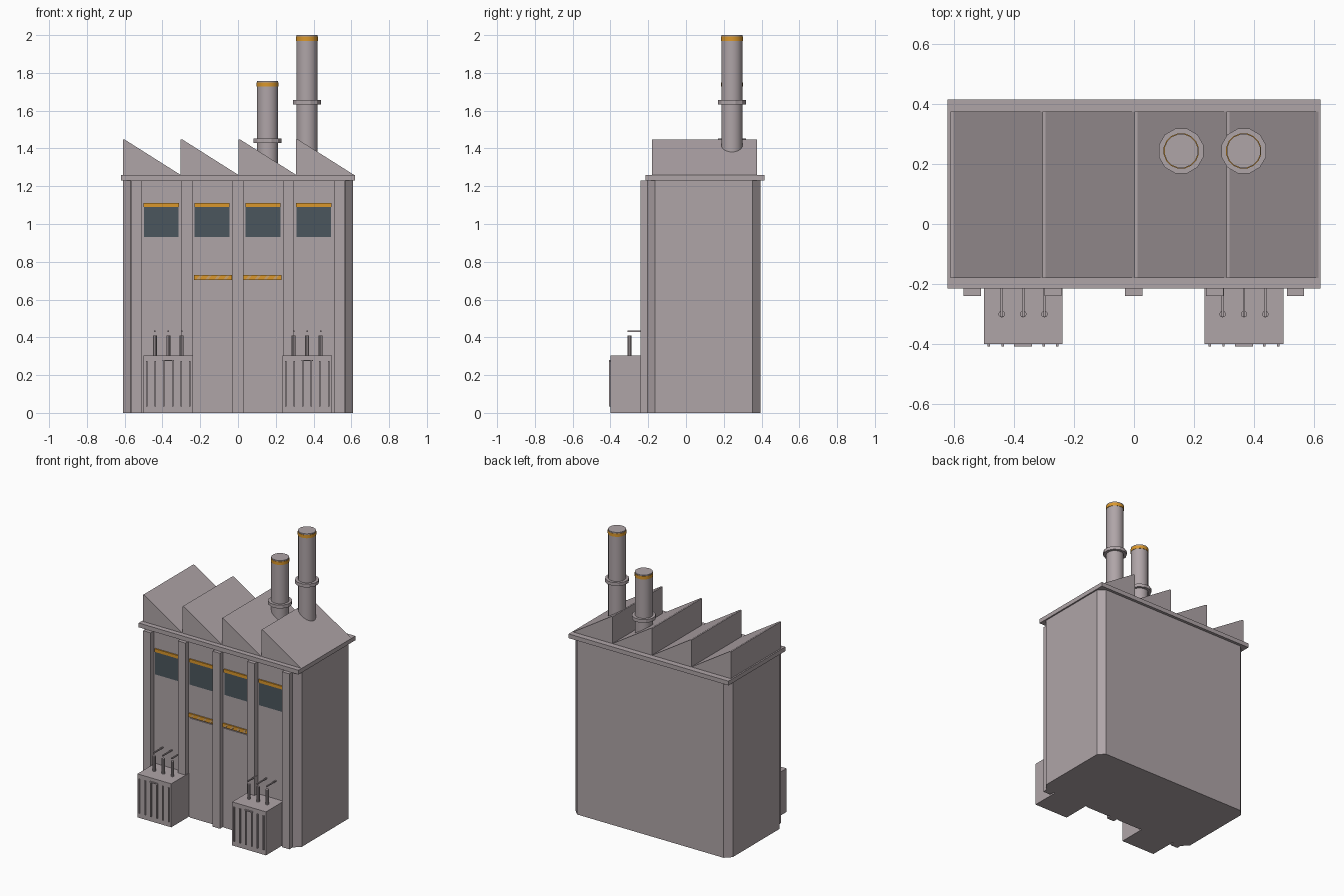
import bpy, bmesh, math

if "Cube" in bpy.data.objects:
    bpy.data.objects.remove(bpy.data.objects["Cube"])


def material(name, rgb):
    m = bpy.data.materials.new(name)
    m.diffuse_color = (*rgb, 1.0)
    m.use_nodes = True
    m.node_tree.nodes["Principled BSDF"].inputs["Base Color"].default_value = m.diffuse_color
    return m


GREY = material("warm_grey", (0.43, 0.375, 0.39))
GLASS = material("dark_slate", (0.071, 0.093, 0.109))
ORANGE = material("orange", (0.70, 0.31, 0.025))
TAN = material("tan", (0.60, 0.36, 0.15))


def prism(name, points, start, end, mat, axis="z"):
    """Extrude a closed outline: (x, y) along z, or (x, z) along y."""
    def place(p, d):
        return (p[0], p[1], d) if axis == "z" else (p[0], d, p[1])
    bm = bmesh.new()
    low = [bm.verts.new(place(p, start)) for p in points]
    high = [bm.verts.new(place(p, end)) for p in points]
    bm.faces.new(low)
    bm.faces.new(high)
    n = len(points)
    for i in range(n):
        j = (i + 1) % n
        bm.faces.new((low[i], low[j], high[j], high[i]))
    bmesh.ops.recalc_face_normals(bm, faces=bm.faces[:])
    mesh = bpy.data.meshes.new(name)
    bm.to_mesh(mesh)
    bm.free()
    mesh.materials.append(mat)
    ob = bpy.data.objects.new(name, mesh)
    bpy.context.collection.objects.link(ob)
    return ob


def box(name, x0, x1, y0, y1, z0, z1, mat=GREY):
    return prism(name, [(x0, y0), (x1, y0), (x1, y1), (x0, y1)], z0, z1, mat)


def tube(name, x, y, r, z0, z1, sides=16, mat=GREY, smooth=False):
    ring = [(x + r * math.cos(math.tau * (i + 0.5) / sides),
             y + r * math.sin(math.tau * (i + 0.5) / sides)) for i in range(sides)]
    ob = prism(name, ring, z0, z1, mat)
    if smooth:
        bpy.ops.object.select_all(action="DESELECT")
        ob.select_set(True)
        bpy.context.view_layer.objects.active = ob
        bpy.ops.object.shade_smooth_by_angle(angle=math.radians(35))
    return ob


WALL = -0.205  # front wall plane

# Main hall with chamfered corners, and the eaves slab
X, B, C = 0.61, 0.395, 0.042
prism("main_hall", [(-X + C, WALL), (X - C, WALL), (X, WALL + C), (X, B - C),
                    (X - C, B), (-X + C, B), (-X, B - C), (-X, WALL + C)], 0, 1.23, GREY)
box("eaves_slab", -0.62, 0.62, -0.215, 0.415, 1.23, 1.26)

# Sawtooth roof
for i in range(4):
    x = -0.61 + i * 0.306
    prism("sawtooth_roof", [(x, 1.26), (x, 1.447), (x + 0.01, 1.447), (x + 0.306, 1.26)],
          -0.18, 0.375, GREY, "y")

# Front pilasters
for i in range(5):
    x = -0.5385 + i * 0.269
    box("pilaster", x - 0.029, x + 0.029, -0.24, WALL + 0.01, 0, 1.23)

# Windows with orange shades
for i in range(4):
    x = -0.406 + i * 0.269
    box("window", x - 0.092, x + 0.092, WALL - 0.003, WALL + 0.001, 0.93, 1.09, GLASS)
    box("window_shade", x - 0.093, x + 0.093, WALL - 0.009, WALL, 1.09, 1.112, ORANGE)

# Doors with striped lintels
for x in (-0.132, 0.129):
    box("door", x - 0.094, x + 0.094, WALL - 0.006, WALL + 0.001, 0, 0.697)
    box("door_lintel", x - 0.101, x + 0.101, WALL - 0.009, WALL, 0.704, 0.731, ORANGE)
    for k in range(4):
        s = x - 0.09 + k * 0.048
        prism("lintel_stripe", [(s, 0.705), (s + 0.016, 0.705), (s + 0.036, 0.73),
                                (s + 0.02, 0.73)], WALL - 0.0105, WALL - 0.008, TAN, "y")

# Transformers with cooling ribs, insulators and cables
for x in (-0.369, 0.366):
    box("transformer_case", x - 0.131, x + 0.131, -0.40, WALL + 0.01, 0, 0.305)
    for dx in (-0.114, -0.068, -0.023, 0.023, 0.068, 0.114):
        box("cooling_rib", x + dx - 0.004, x + dx + 0.004, -0.408, -0.399, 0.035, 0.275)
    box("rib_cap", x - 0.03, x + 0.03, -0.408, -0.399, 0.274, 0.281)
    for dx in (-0.071, 0, 0.071):
        tube("insulator", x + dx, -0.30, 0.011, 0.30, 0.41, 10)
        box("cable", x + dx - 0.004, x + dx + 0.004, -0.31, WALL + 0.005, 0.428, 0.436)

# Chimneys with flange and orange rim band
for x, top, flange in ((0.157, 1.757, 1.43), (0.365, 2.0, 1.633)):
    tube("chimney", x, 0.243, 0.057, 1.255, top, 16, GREY, True)
    tube("chimney_flange", x, 0.243, 0.077, flange, flange + 0.023, 12)
    tube("chimney_band", x, 0.243, 0.0595, top - 0.03, top - 0.008, 16, ORANGE, True)
